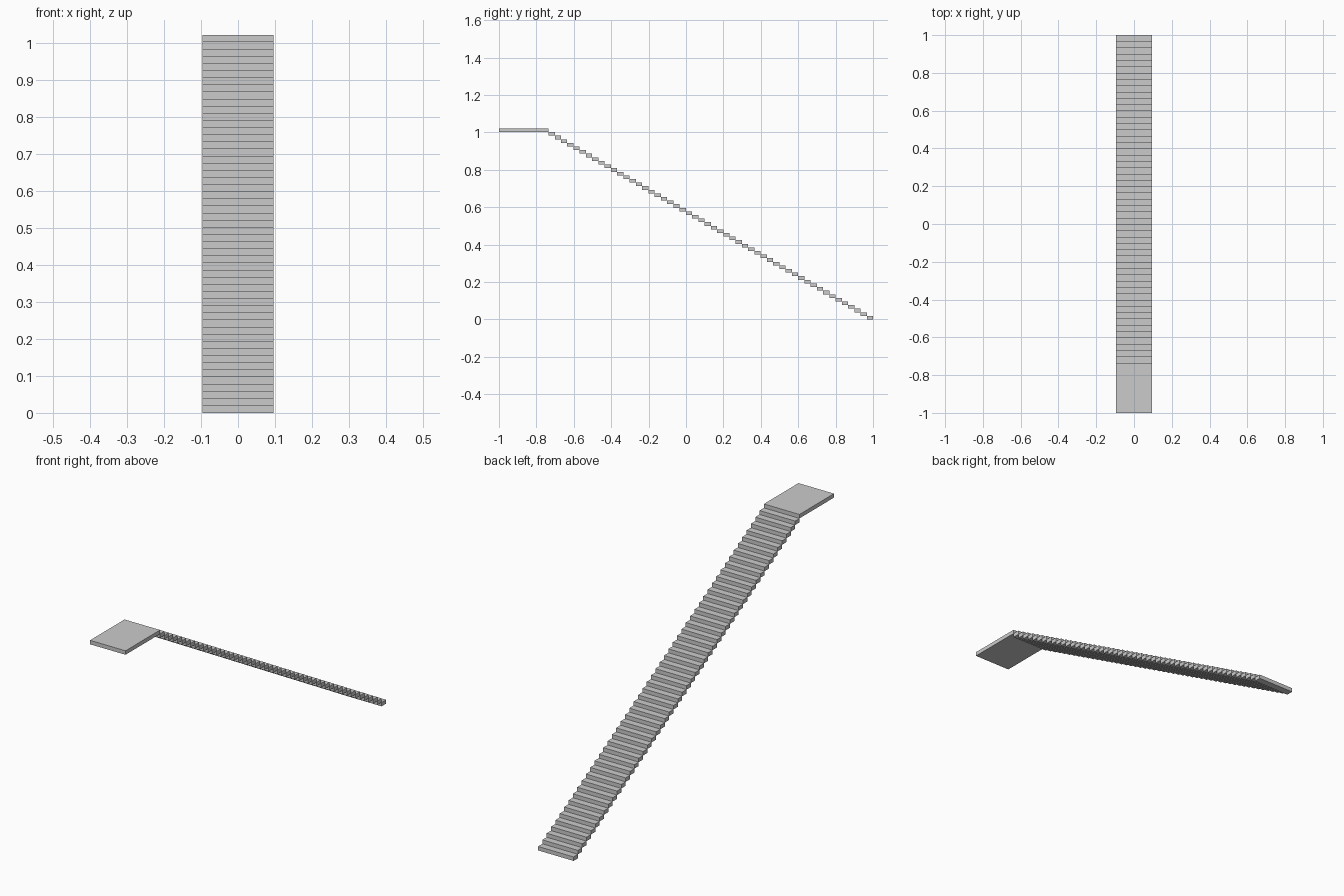
import bpy

default = bpy.data.objects.get("Cube")
if default:
    bpy.data.objects.remove(default, do_unlink=True)

STEPS = 52
WIDTH = 0.191
HEIGHT = 1.021
LANDING_END = -0.735
RISE = HEIGHT / (STEPS + 1)
RUN = (1 - LANDING_END) / STEPS

# Plain grey for the whole staircase
grey = bpy.data.materials.new("light_grey")
grey.use_nodes = True
colour = (0.6, 0.6, 0.6, 1)
grey.diffuse_color = colour
grey.node_tree.nodes["Principled BSDF"].inputs["Base Color"].default_value = colour


def slab(name, y0, y1, z0):
    """Flat box one rise thick, spanning y0 to y1 with its underside at z0."""
    bpy.ops.mesh.primitive_cube_add(size=1, location=(0, (y0 + y1) / 2, z0 + RISE / 2))
    obj = bpy.context.object
    obj.name = name
    obj.scale = (WIDTH, y1 - y0, RISE)
    bpy.ops.object.transform_apply(location=False, rotation=False, scale=True)
    obj.data.materials.append(grey)
    return obj


# Treads climbing from the back to the front
for i in range(STEPS):
    slab(f"step_{i + 1:02d}", 1 - (i + 1) * RUN, 1 - i * RUN, i * RISE)

# Landing at the top
slab("landing", -1, LANDING_END, STEPS * RISE)
